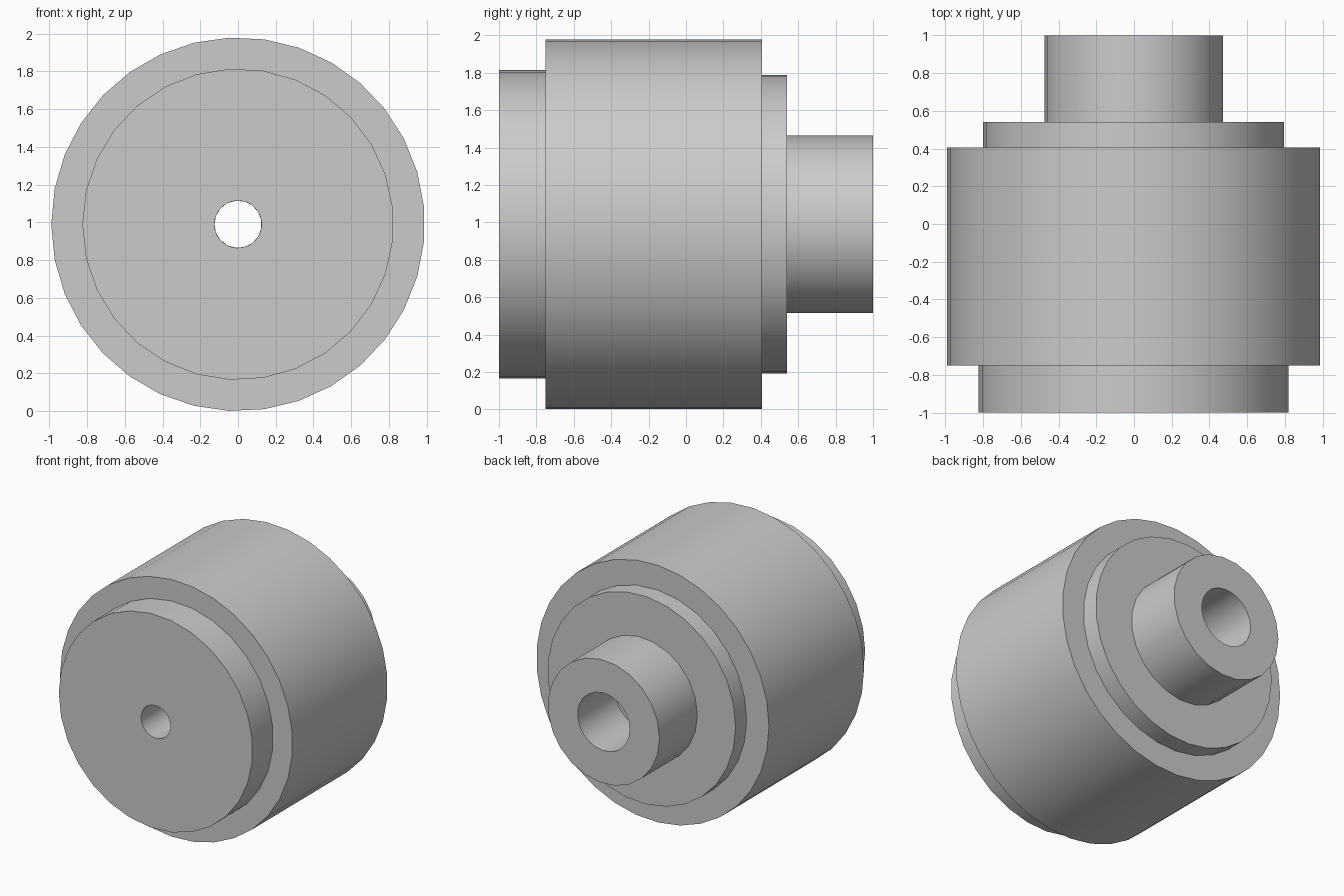
import bpy, bmesh, math

cube = bpy.data.objects.get("Cube")
if cube:
    bpy.data.objects.remove(cube, do_unlink=True)

CENTRE_Z = 0.99

grey = bpy.data.materials.new("plain grey")
grey.use_nodes = True
GREY = (0.6, 0.6, 0.6, 1)
grey.diffuse_color = GREY
grey.node_tree.nodes["Principled BSDF"].inputs["Base Color"].default_value = GREY


def turned(name, profile, sides):
    """Revolve (radius, y) points around the y axis; listed front to back, outside in."""
    bm = bmesh.new()
    rings = []
    for radius, y in profile:
        ring = []
        for i in range(sides):
            a = math.pi + math.tau * i / sides
            ring.append(bm.verts.new((radius * math.cos(a), y, CENTRE_Z + radius * math.sin(a))))
        rings.append(ring)
    for near, far in zip(rings, rings[1:]):
        for i in range(sides):
            j = (i + 1) % sides
            bm.faces.new((near[i], near[j], far[j], far[i]))
    mesh = bpy.data.meshes.new(name)
    bm.to_mesh(mesh)
    bm.free()
    mesh.materials.append(grey)
    obj = bpy.data.objects.new(name, mesh)
    bpy.context.collection.objects.link(obj)
    bpy.ops.object.select_all(action="DESELECT")
    obj.select_set(True)
    bpy.context.view_layer.objects.active = obj
    bpy.ops.object.shade_smooth_by_angle(angle=math.radians(40))
    return obj


# Stepped outside, front to back
turned("front_flange", [(0.125, -1), (0.825, -1), (0.825, -0.75)], 29)
turned("main_body", [(0.8, -0.75), (0.99, -0.75), (0.99, 0.405), (0.78, 0.405)], 33)
turned("rear_shoulder", [(0.8, 0.405), (0.8, 0.54), (0.45, 0.54)], 29)
turned("rear_hub", [(0.475, 0.54), (0.475, 1), (0.222, 1)], 23)

# Wide socket in the hub, then the narrow through hole
turned("hub_socket", [(0.225, 1), (0.225, 0.54), (0.125, 0.54)], 17)
turned("through_hole", [(0.128, 0.54), (0.128, -1)], 13)
